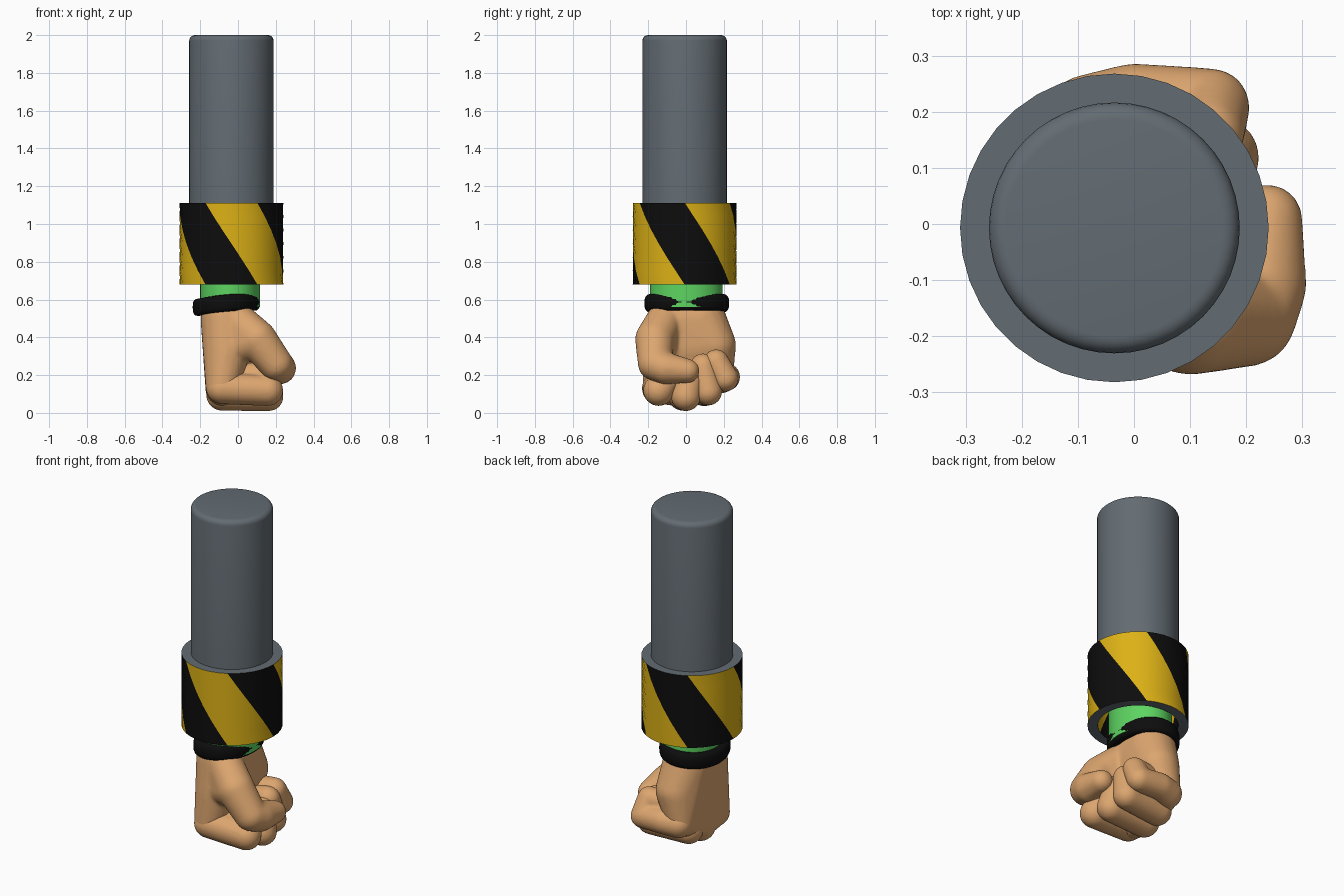
import bpy, bmesh, math
from mathutils import Matrix, Vector

if "Cube" in bpy.data.objects:
    bpy.data.objects.remove(bpy.data.objects["Cube"])

CX, CY = -0.035, -0.007


def mat(name, rgb):
    m = bpy.data.materials.new(name)
    m.diffuse_color = (*rgb, 1)
    m.use_nodes = True
    m.node_tree.nodes["Principled BSDF"].inputs["Base Color"].default_value = m.diffuse_color
    return m


GRAY = mat("steel gray", (0.125, 0.15, 0.17))
YELLOW = mat("hazard yellow", (0.72, 0.44, 0.008))
BLACK = mat("black", (0.004, 0.004, 0.004))
GREEN = mat("sleeve green", (0.11, 0.66, 0.12))
SKIN = mat("skin", (0.72, 0.38, 0.16))


def finish(name, bm, mats, angle=40):
    bmesh.ops.recalc_face_normals(bm, faces=bm.faces)
    me = bpy.data.meshes.new(name)
    bm.to_mesh(me)
    bm.free()
    ob = bpy.data.objects.new(name, me)
    bpy.context.collection.objects.link(ob)
    for m in mats:
        me.materials.append(m)
    bpy.ops.object.select_all(action='DESELECT')
    ob.select_set(True)
    bpy.context.view_layer.objects.active = ob
    bpy.ops.object.shade_smooth_by_angle(angle=math.radians(angle))
    return ob


def loft(name, rings, m, n=48, cap=True, closed=False):
    """Rings are functions of the angle that give a point."""
    bm = bmesh.new()
    vs = [[bm.verts.new(r(2 * math.pi * i / n)) for i in range(n)] for r in rings]
    pairs = list(zip(vs, vs[1:])) + ([(vs[-1], vs[0])] if closed else [])
    for a, b in pairs:
        for i in range(n):
            j = (i + 1) % n
            bm.faces.new((a[i], a[j], b[j], b[i]))
    if cap:
        bm.faces.new(vs[0])
        bm.faces.new(vs[-1])
    return finish(name, bm, [m])


def ellipse(cx, cy, rx, ry, z):
    return lambda t: (cx + rx * math.cos(t), cy + ry * math.sin(t), z)


# Piston rod with a rounded top edge
R, B = 0.2235, 0.03
prof = [(R, 0.9), (R, 2 - B)] + [
    (R - B + B * math.cos(a), 2 - B + B * math.sin(a))
    for a in (math.pi / 10 * k for k in range(1, 6))]
loft("piston_rod", [ellipse(CX, CY, r, r, z) for r, z in prof], GRAY)

# Striped collar: the grid is sheared so that stripe borders follow its edges
N, ROWS, Z0, Z1 = 36, 6, 0.68, 1.112
bm = bmesh.new()


def wall(radius):
    rows = []
    for k in range(ROWS + 1):
        t = k / ROWS
        z = Z1 + (Z0 - Z1) * t
        row = []
        for i in range(N):
            a = math.radians(-90 + 360 * i / N + 60 * t)
            row.append(bm.verts.new((CX + radius * math.sin(a), CY - radius * math.cos(a), z)))
        rows.append(row)
    for a, b in zip(rows, rows[1:]):
        for i in range(N):
            j = (i + 1) % N
            f = bm.faces.new((a[i], a[j], b[j], b[i]))
            f.material_index = 1 if (i * 360 / N) % 120 < 60 else 0
    return rows


outer, inner = wall(0.275), wall(0.219)
for k in (0, ROWS):
    for i in range(N):
        j = (i + 1) % N
        f = bm.faces.new((outer[k][i], outer[k][j], inner[k][j], inner[k][i]))
        f.material_index = 2
finish("striped_collar", bm, [YELLOW, BLACK, GRAY])

# Green sleeve
loft("sleeve", [ellipse(-0.042, 0.002, 0.158, 0.192, z) for z in (0.56, 0.68, 0.8, 0.92)], GREEN)


# Padded wrist band, tilted up towards the palm
def band_ring(s):
    dx, dz = 0.031 * math.cos(s), math.sin(s)
    dx = math.copysign(abs(math.cos(s)) ** 0.7, math.cos(s)) * 0.031
    dz = math.copysign(abs(dz) ** 0.7, dz) * 0.046

    def p(t):
        x = -0.062 + (0.147 + dx) * math.cos(t)
        y = 0.004 + (0.193 + dx) * math.sin(t)
        return (x, y, 0.573 + 0.014 * math.cos(t) + 0.008 * math.sin(t) ** 2 + dz)
    return p


loft("wrist_band", [band_ring(2 * math.pi * k / 16) for k in range(16)], BLACK,
     cap=False, closed=True)


# Fist: hulls around balls (x, y, z, radius), fused and smoothed
def fused(name, groups, smooth):
    bm = bmesh.new()
    for g in groups:
        part = bmesh.new()
        for x, y, z, r in g:
            bmesh.ops.create_icosphere(part, subdivisions=3, radius=r,
                                       matrix=Matrix.Translation(Vector((x, y, z))))
        res = bmesh.ops.convex_hull(part, input=part.verts)
        junk = {v for v in res["geom_interior"] + res["geom_unused"]
                if isinstance(v, bmesh.types.BMVert)}
        bmesh.ops.delete(part, geom=list(junk), context='VERTS')
        bmesh.ops.recalc_face_normals(part, faces=part.faces)
        tmp = bpy.data.meshes.new("tmp")
        part.to_mesh(tmp)
        part.free()
        bm.from_mesh(tmp)
        bpy.data.meshes.remove(tmp)
    ob = finish(name, bm, [SKIN], 180)
    rm = ob.modifiers.new("fuse", 'REMESH')
    rm.mode = 'VOXEL'
    rm.voxel_size = 0.009
    rm.use_smooth_shade = True
    sm = ob.modifiers.new("soften", 'SMOOTH')
    sm.factor = 0.5
    sm.iterations = smooth
    return ob


def chain(pts):
    return list(zip(pts, pts[1:]))


wrist = [(-0.062, -0.07, 0.5, 0.136), (-0.062, 0.075, 0.5, 0.136)]
knuckles = [(-0.085, -0.145, 0.135, 0.086), (-0.085, -0.01, 0.115, 0.086),
            (-0.085, 0.17, 0.19, 0.08)]
heel = [(-0.045, 0.145, 0.36, 0.12), (-0.06, -0.1, 0.33, 0.125)]
thumb = [(-0.01, -0.11, 0.49, 0.1), (0.1, -0.165, 0.39, 0.105),
         (0.2, -0.165, 0.26, 0.09), (0.222, -0.11, 0.237, 0.086),
         (0.237, 0.008, 0.222, 0.064)]
web = [(-0.05, -0.1, 0.34, 0.1), thumb[0], thumb[1]]
fused("palm_and_thumb", [wrist + knuckles + heel, web] + chain(thumb), 12)

# Curled fingers: knuckle, middle joint, end joint, tip
fingers = {
    "index_finger": [(-0.085, -0.15, 0.13, 0.084), (0.158, -0.145, 0.118, 0.082),
                     (0.14, -0.085, 0.2, 0.07), (0.04, -0.07, 0.2, 0.065)],
    "middle_finger": [(-0.085, -0.015, 0.095, 0.084), (0.163, 0.0, 0.088, 0.079),
                      (0.145, 0.025, 0.205, 0.072), (0.04, 0.03, 0.2, 0.065)],
    "ring_finger": [(-0.085, 0.095, 0.115, 0.08), (0.15, 0.118, 0.113, 0.074),
                    (0.135, 0.09, 0.245, 0.07), (0.03, 0.09, 0.23, 0.065)],
    "little_finger": [(-0.08, 0.185, 0.185, 0.082), (0.0, 0.212, 0.19, 0.075),
                      (0.137, 0.208, 0.182, 0.07), (0.13, 0.16, 0.27, 0.067),
                      (0.03, 0.15, 0.27, 0.062)],
}
for name, pts in fingers.items():
    fused(name, chain(pts), 8)
